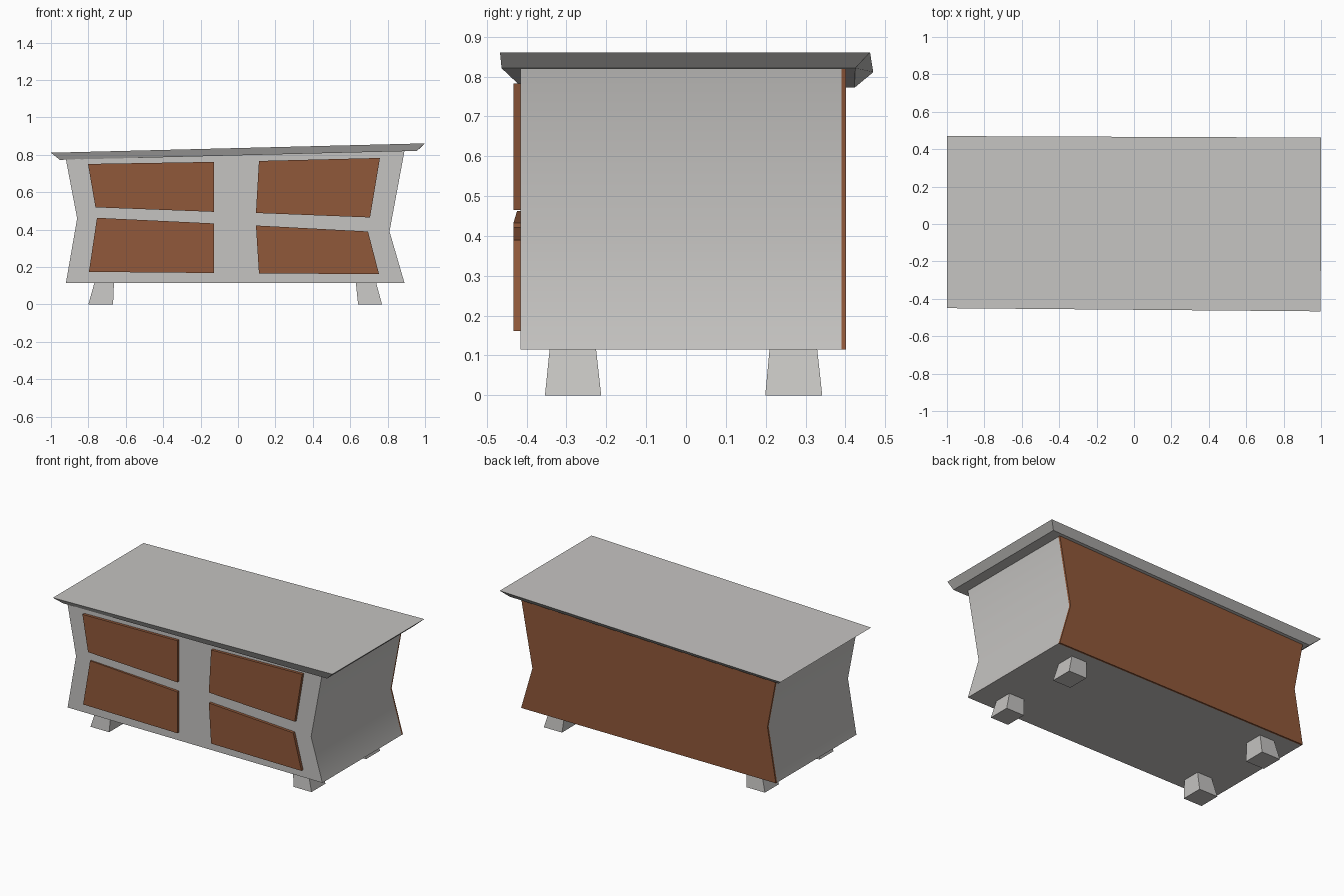
import bpy, bmesh

if "Cube" in bpy.data.objects:
    bpy.data.objects.remove(bpy.data.objects["Cube"])


def material(name, rgb):
    m = bpy.data.materials.new(name)
    m.diffuse_color = (*rgb, 1.0)
    m.use_nodes = True
    m.node_tree.nodes["Principled BSDF"].inputs["Base Color"].default_value = m.diffuse_color
    return m


GREY = material("warm grey paint", (0.56, 0.55, 0.535))
BROWN = material("brown wood", (0.28, 0.098, 0.042))


def loft(name, ring_a, ring_b, mat, smooth=False):
    """Closed solid between two matching rings of points."""
    bm = bmesh.new()
    a = [bm.verts.new(p) for p in ring_a]
    b = [bm.verts.new(p) for p in ring_b]
    n = len(a)
    bm.faces.new(a)
    bm.faces.new(b[::-1])
    for i in range(n):
        j = (i + 1) % n
        bm.faces.new((a[j], a[i], b[i], b[j]))
    bmesh.ops.recalc_face_normals(bm, faces=bm.faces)
    mesh = bpy.data.meshes.new(name)
    bm.to_mesh(mesh)
    bm.free()
    mesh.materials.append(mat)
    ob = bpy.data.objects.new(name, mesh)
    bpy.context.collection.objects.link(ob)
    if smooth:
        bpy.ops.object.select_all(action='DESELECT')
        ob.select_set(True)
        bpy.context.view_layer.objects.active = ob
        bpy.ops.object.shade_smooth_by_angle(angle=0.6)
    return ob


def at_y(profile, y):
    return [(x, y, z) for x, z in profile]


def rect(x0, x1, y0, y1, z):
    return [(x0, y0, z), (x1, y0, z), (x1, y1, z), (x0, y1, z)]


# pinched cabinet body and its back panel
waist = [(-0.92, 0.115), (0.89, 0.115), (0.81, 0.39), (0.89, 0.82),
         (-0.92, 0.775), (-0.86, 0.46)]
loft("cabinet_body", at_y(waist, -0.415), at_y(waist, 0.39), GREY, True)
loft("back_panel", at_y(waist, 0.39), at_y(waist, 0.402), BROWN, True)

# tilted top with undercut rim
loft("table_top",
     [(-1.0, -0.45, 0.811), (0.998, -0.467, 0.861),
      (1.0, 0.462, 0.861), (-1.0, 0.47, 0.811)],
     [(-0.953, -0.412, 0.773), (0.957, -0.463, 0.821),
      (0.957, 0.425, 0.821), (-0.953, 0.424, 0.773)], GREY)

# crooked drawer fronts
drawers = {
    "upper_left_drawer": [(-0.802, 0.751), (-0.128, 0.762), (-0.128, 0.495), (-0.762, 0.519)],
    "lower_left_drawer": [(-0.754, 0.463), (-0.128, 0.433), (-0.128, 0.168), (-0.797, 0.174)],
    "upper_right_drawer": [(0.112, 0.767), (0.759, 0.783), (0.706, 0.465), (0.096, 0.489)],
    "lower_right_drawer": [(0.096, 0.422), (0.695, 0.390), (0.754, 0.162), (0.112, 0.166)],
}
for name, outline in drawers.items():
    front = at_y(outline, -0.433)
    if name == "lower_left_drawer":
        front[0] = (front[0][0], -0.424, front[0][2])
    loft(name, front, at_y(outline, -0.41), BROWN)

# splayed legs: bottom x range, top x range / bottom y range, top y range
sides = {"left": (-0.80, -0.668, -0.767, -0.663), "right": (0.642, 0.77, 0.63, 0.738)}
rows = {"front": (-0.354, -0.213, -0.342, -0.226), "back": (0.199, 0.342, 0.21, 0.329)}
for side, (bx0, bx1, tx0, tx1) in sides.items():
    for row, (by0, by1, ty0, ty1) in rows.items():
        loft(f"{row}_{side}_leg", rect(bx0, bx1, by0, by1, 0.0),
             rect(tx0, tx1, ty0, ty1, 0.118), GREY)
